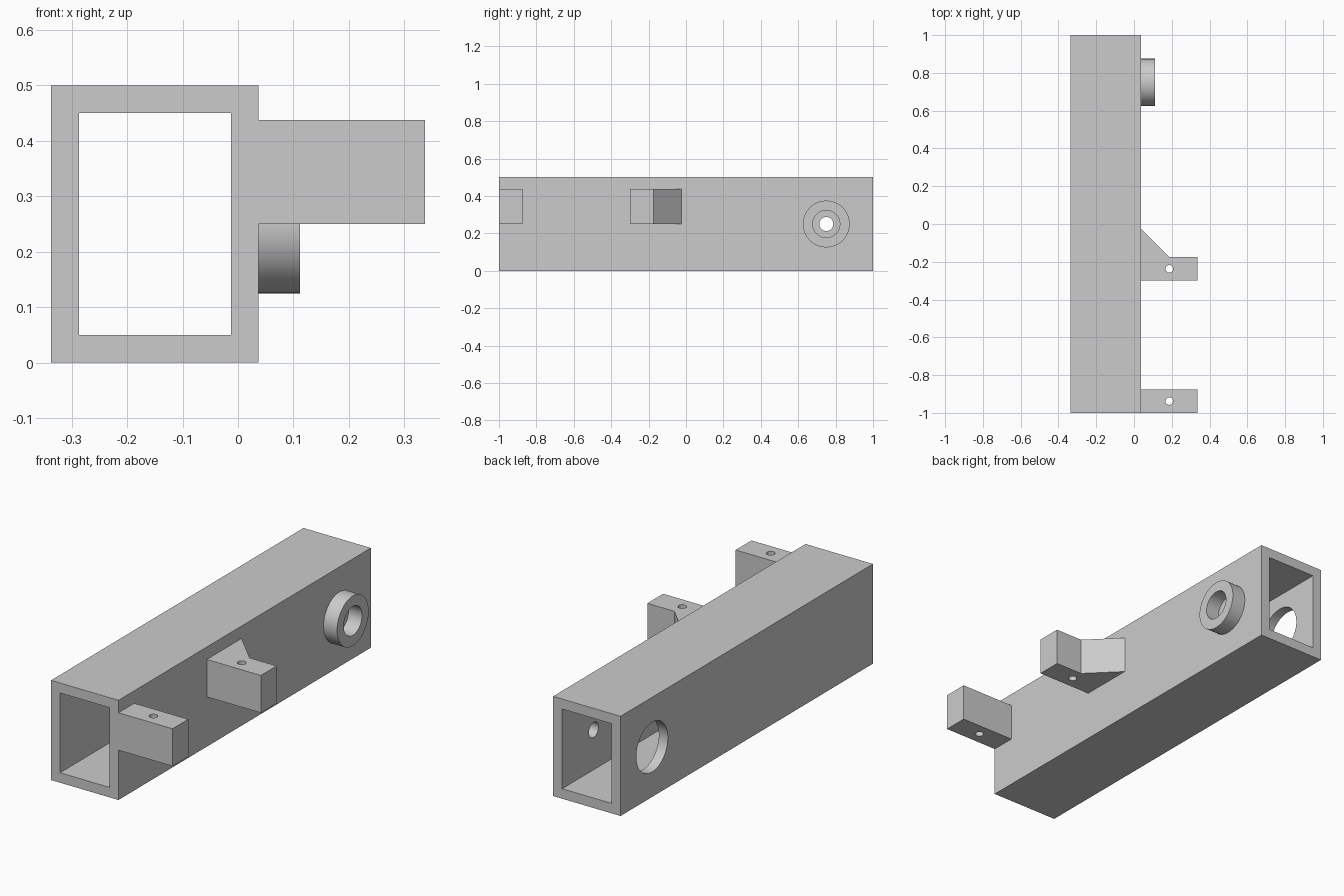
import bpy, bmesh, math
from mathutils import Matrix

cube = bpy.data.objects.get("Cube")
if cube:
    bpy.data.objects.remove(cube, do_unlink=True)

grey = bpy.data.materials.new("plain grey")
grey.use_nodes = True
GREY = (0.6, 0.6, 0.6, 1)
grey.diffuse_color = GREY
grey.node_tree.nodes["Principled BSDF"].inputs["Base Color"].default_value = GREY

LEFT, RIGHT, WALL = -0.337, 0.037, 0.05   # tube sides and wall thickness
BOSS_Y, BOSS_Z, BOSS_LEN = 0.75, 0.25, 0.075


def to_object(name, bm):
    bmesh.ops.recalc_face_normals(bm, faces=bm.faces)
    mesh = bpy.data.meshes.new(name)
    bm.to_mesh(mesh)
    bm.free()
    mesh.materials.append(grey)
    obj = bpy.data.objects.new(name, mesh)
    bpy.context.collection.objects.link(obj)
    return obj


def prism(name, outline, z0, z1):
    """Extrude an xy outline from z0 up to z1."""
    bm = bmesh.new()
    face = bm.faces.new([bm.verts.new((x, y, z0)) for x, y in outline])
    top = bmesh.ops.extrude_face_region(bm, geom=[face])["geom"]
    bmesh.ops.translate(bm, vec=(0, 0, z1 - z0),
                        verts=[v for v in top if isinstance(v, bmesh.types.BMVert)])
    return to_object(name, bm)


def box(name, x0, x1, y0, y1, z0, z1):
    return prism(name, [(x0, y0), (x1, y0), (x1, y1), (x0, y1)], z0, z1)


def cylinder(name, radius, length, centre, axis="Z"):
    bm = bmesh.new()
    turn = Matrix.Rotation(math.pi / 2, 4, "Y") if axis == "X" else Matrix()
    bmesh.ops.create_cone(bm, cap_ends=True, segments=64, radius1=radius, radius2=radius,
                          depth=length, matrix=Matrix.Translation(centre) @ turn)
    return to_object(name, bm)


def cut(obj, *cutters):
    """Subtract each cutter, then discard it."""
    bpy.context.view_layer.objects.active = obj
    for cutter in cutters:
        mod = obj.modifiers.new("cut", "BOOLEAN")
        mod.operation, mod.solver, mod.object = "DIFFERENCE", "EXACT", cutter
        bpy.ops.object.modifier_apply(modifier=mod.name)
        bpy.data.objects.remove(cutter, do_unlink=True)


def smooth(obj):
    bpy.ops.object.select_all(action="DESELECT")
    obj.select_set(True)
    bpy.context.view_layer.objects.active = obj
    bpy.ops.object.shade_smooth_by_angle(angle=math.radians(30))


# Square tube, open at both ends, with a large left-hand and a small right-hand hole
tube = box("tube", LEFT, RIGHT, -1, 1, 0, 0.5)
cut(tube,
    box("bore", LEFT + WALL, RIGHT - WALL, -1.1, 1.1, WALL, 0.5 - WALL),
    cylinder("large_hole", 0.125, 0.2, (LEFT, BOSS_Y, BOSS_Z), "X"),
    cylinder("small_hole", 0.0375, 0.2, (RIGHT, BOSS_Y, BOSS_Z), "X"))
smooth(tube)

# Round collar over the small hole
boss_centre = (RIGHT + BOSS_LEN / 2, BOSS_Y, BOSS_Z)
collar = cylinder("collar", 0.125, BOSS_LEN, boss_centre, "X")
cut(collar, cylinder("collar_bore", 0.0725, 0.3, boss_centre, "X"))
smooth(collar)

# Two drilled lugs; the rear one has a triangular brace
TIP, MID, DEPTH = 0.337, 0.187, 0.125
for name, y, braced in (("front_lug", -1, False), ("middle_lug", -0.3, True)):
    back = y + DEPTH
    outline = [(RIGHT, y), (TIP, y), (TIP, back)]
    outline += [(MID, back), (RIGHT, back + 0.15)] if braced else [(RIGHT, back)]
    lug = prism(name, outline, 0.25, 0.4375)
    cut(lug, cylinder("pin_hole", 0.02, 0.6, (MID, y + DEPTH / 2, 0.35)))
    smooth(lug)
